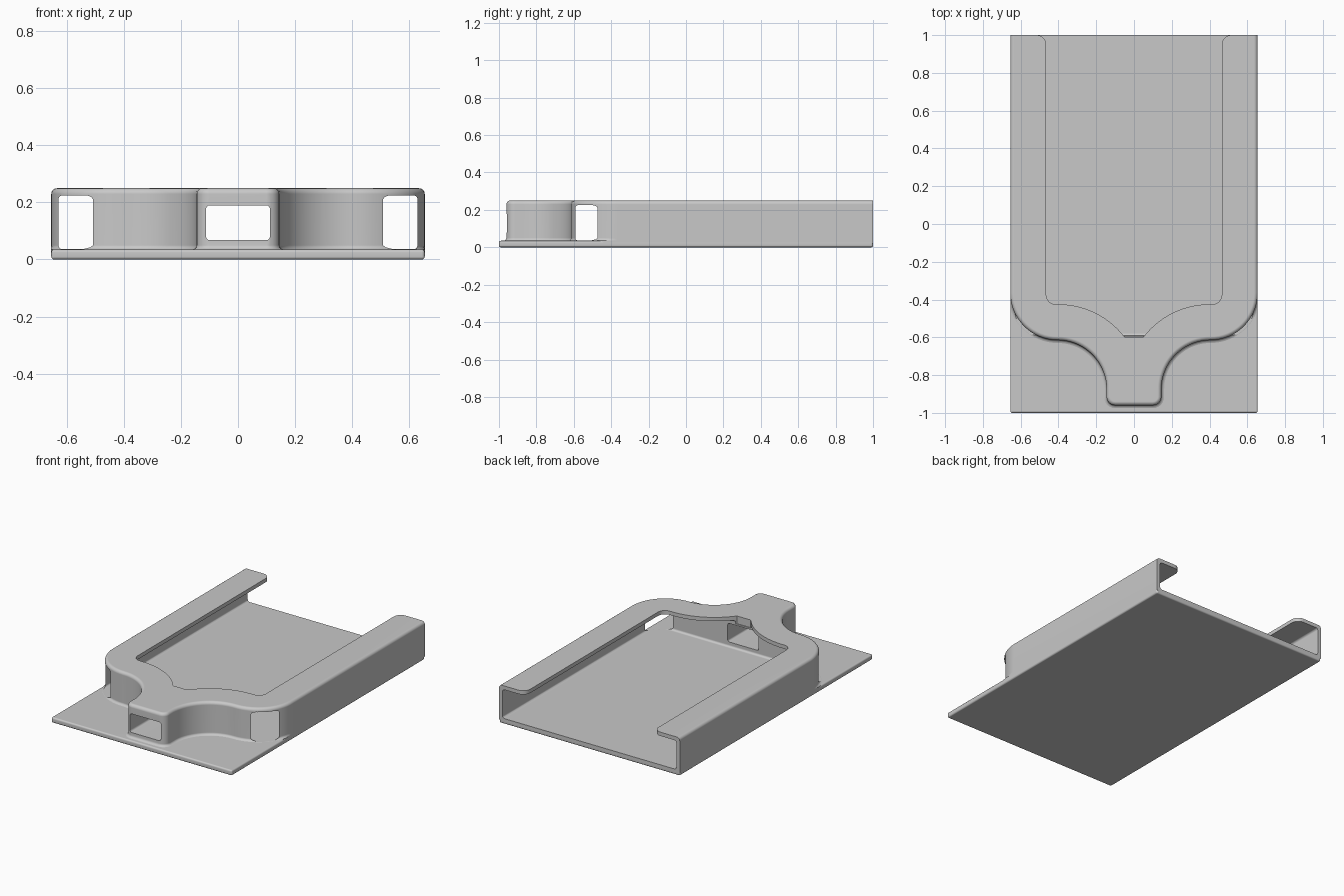
import bpy, bmesh
from math import sin, cos, radians, pi
from mathutils import Vector

if "Cube" in bpy.data.objects:
    bpy.data.objects.remove(bpy.data.objects["Cube"])

HALF_W, FLOOR, TOP = 0.655, 0.035, 0.25
FILLET, ROUND = 0.015, 0.02
GREY = (0.58, 0.58, 0.58, 1)

grey = bpy.data.materials.new("plain grey")
grey.use_nodes = True
grey.diffuse_color = GREY
grey.node_tree.nodes["Principled BSDF"].inputs["Base Color"].default_value = GREY


def make_object(name, bm):
    bmesh.ops.recalc_face_normals(bm, faces=bm.faces)
    mesh = bpy.data.meshes.new(name)
    bm.to_mesh(mesh)
    bm.free()
    mesh.materials.append(grey)
    obj = bpy.data.objects.new(name, mesh)
    bpy.context.collection.objects.link(obj)
    return obj


def arc(cx, cy, r, a0, a1, steps):
    angles = [radians(a0 + (a1 - a0) * i / steps) for i in range(steps + 1)]
    return [Vector((cx + r * cos(a), cy + r * sin(a))) for a in angles]


def mirrored(half):
    return half + [Vector((-p.x, p.y)) for p in reversed(half)]


def offset(points, d):
    """Move a clockwise outline outward, keeping the back flush and the sides in line."""
    result = []
    for i, p in enumerate(points):
        a = (p - points[i - 1]).normalized()
        b = (points[(i + 1) % len(points)] - p).normalized()
        n1, n2 = Vector((-a.y, a.x)), Vector((-b.y, b.x))
        q = p + d * (n1 + n2) / (1 + n1.dot(n2))
        result.append(Vector((max(-HALF_W, min(HALF_W, q.x)), p.y if p.y > 0.99 else q.y)))
    return result


def loft(name, rings):
    bm = bmesh.new()
    loops = [[bm.verts.new((p.x, p.y, z)) for p in pts] for pts, z in rings]
    for low, high in zip(loops, loops[1:]):
        for i in range(len(low)):
            bm.faces.new((low[i - 1], low[i], high[i], high[i - 1]))
    bm.faces.new(loops[0])
    bm.faces.new(loops[-1])
    return make_object(name, bm)


def rounded_box(name, x, y0, y1, z0, z1, r):
    bm = bmesh.new()
    bmesh.ops.create_cube(bm, size=1)
    for v in bm.verts:
        v.co = (v.co.x * 2 * x, y1 if v.co.y > 0 else y0, z1 if v.co.z > 0 else z0)
    bmesh.ops.bevel(bm, geom=bm.edges[:], offset=r, segments=3, profile=0.5, affect='EDGES')
    return make_object(name, bm)


def finish(obj):
    bpy.ops.object.select_all(action='DESELECT')
    obj.select_set(True)
    bpy.context.view_layer.objects.active = obj
    bpy.ops.object.shade_smooth_by_angle(angle=radians(35))
    mod = obj.modifiers.new("even shading", 'WEIGHTED_NORMAL')
    mod.keep_sharp = True


# Base plate
base = rounded_box("base_plate", HALF_W, -1, 1, 0, FLOOR, 0.01)

# Outer body: straight sides, rounded shoulders, hollow curves and a square nose
outline = mirrored(
    [Vector((HALF_W, 1))]
    + arc(0.405, -0.365, 0.25, 0, -90, 16)
    + arc(0.405, -0.875, 0.26, 95, 180, 17)
    + arc(0.1, -0.915, 0.045, 0, -90, 6))

rings = [(offset(outline, FILLET), 0.02)]
for i in range(4):
    t = i / 3 * pi / 2
    rings.append((offset(outline, FILLET * (1 - sin(t))), FLOOR + FILLET * (1 - cos(t))))
for i in range(5):
    t = i / 4 * pi / 2
    rings.append((offset(outline, -ROUND * (1 - cos(t))), TOP - ROUND * (1 - sin(t))))
body = loft("holder_body", rings)

# Cutters: cavity (also opens the shoulder windows), top opening, nose slot
cavity = rounded_box("cavity_cutter", 0.63, -0.592, 1.2, FLOOR + 0.001, 0.225, 0.014)
slot = rounded_box("slot_cutter", 0.112, -1.1, -0.5, 0.068, 0.19, 0.012)
opening_outline = mirrored(
    [Vector((0.515, 1.1))]
    + arc(0.515, 0.95, 0.05, 90, 180, 6)
    + arc(0.415, -0.375, 0.05, 0, -90, 6)
    + arc(0.4, -0.865, 0.44, 90, 142.7, 14))
opening = loft("opening_cutter", [(opening_outline, 0.2), (opening_outline, 0.4)])

for cutter in (cavity, opening, slot):
    cutter.hide_render = True
    mod = body.modifiers.new("cut", 'BOOLEAN')
    mod.operation = 'DIFFERENCE'
    mod.solver = 'EXACT'
    mod.object = cutter

# Bake the cuts and drop the cutters
graph = bpy.context.evaluated_depsgraph_get()
cut_mesh = bpy.data.meshes.new_from_object(body.evaluated_get(graph))
body.modifiers.clear()
body.data = cut_mesh
for cutter in (cavity, opening, slot):
    bpy.data.objects.remove(cutter)

for obj in (base, body):
    finish(obj)
